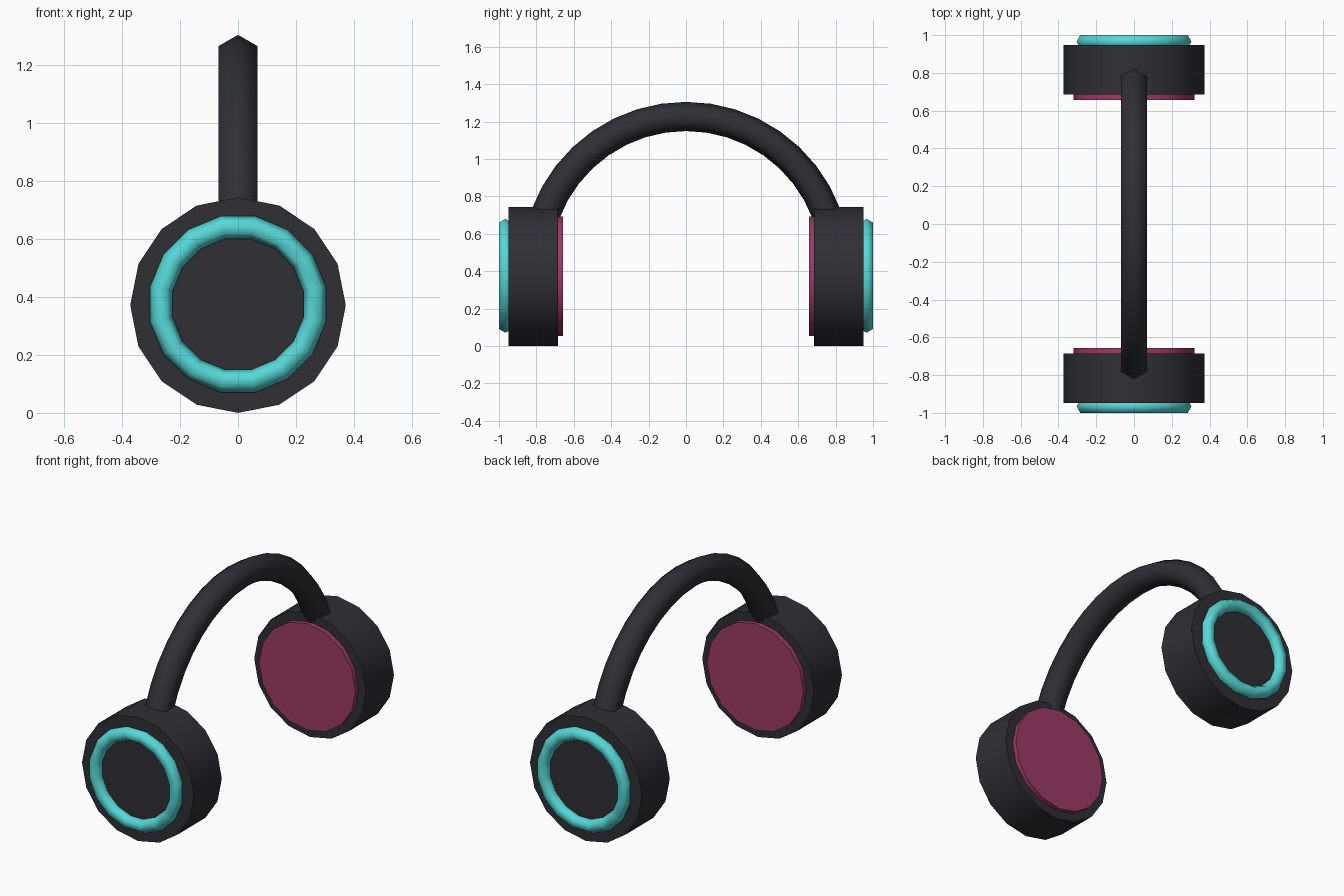
import bpy, bmesh, math

if "Cube" in bpy.data.objects:
    bpy.data.objects.remove(bpy.data.objects["Cube"])

CZ = 0.372   # height of the ear cup centres


def material(name, rgb):
    m = bpy.data.materials.new(name)
    m.diffuse_color = (*rgb, 1)
    m.use_nodes = True
    m.node_tree.nodes["Principled BSDF"].inputs["Base Color"].default_value = m.diffuse_color
    return m


dark = material("charcoal", (0.028, 0.028, 0.036))
teal = material("teal", (0.095, 0.68, 0.68))
pink = material("raspberry", (0.34, 0.043, 0.135))


def disc(name, radius, y0, y1, mat):
    """16-sided cylinder along y, corner at the top."""
    bpy.ops.mesh.primitive_cylinder_add(
        vertices=16, radius=radius, depth=abs(y1 - y0),
        location=(0, (y0 + y1) / 2, CZ), rotation=(math.pi / 2, 0, 0))
    ob = bpy.context.object
    ob.name = name
    ob.data.materials.append(mat)
    bpy.ops.object.shade_smooth_by_angle(angle=math.radians(30))
    return ob


for side, s in (("near", -1), ("far", 1)):
    # ear cup housing
    disc(side + "_ear_cup", 0.372, s * 0.685, s * 0.948, dark)
    # ear pad on the inner face
    disc(side + "_ear_pad", 0.32, s * 0.657, s * 0.70, pink)
    # light ring on the outer face, flat side up
    bpy.ops.mesh.primitive_torus_add(
        major_segments=16, minor_segments=6, major_radius=0.27,
        minor_radius=0.04, location=(0, s * 0.9654, CZ + 0.003),
        rotation=(math.pi / 2, math.pi / 16, 0))
    ring = bpy.context.object
    ring.name = side + "_light_ring"
    ring.data.materials.append(teal)
    bpy.ops.object.shade_smooth()

# headband: hexagonal tube swept along an arc
ARC_Z, ARC_R, TUBE, STEPS = 0.425, 0.802, 0.078, 16
START = math.radians(20.5)
bm = bmesh.new()
rings = []
for i in range(STEPS + 1):
    a = START + (math.pi - 2 * START) * i / STEPS
    ring = []
    for k in range(6):
        t = k * math.pi / 3
        r = ARC_R + TUBE * math.cos(t)
        ring.append(bm.verts.new((TUBE * math.sin(t), r * math.cos(a),
                                  ARC_Z + r * math.sin(a))))
    rings.append(ring)
for p, q in zip(rings, rings[1:]):
    for k in range(6):
        n = (k + 1) % 6
        bm.faces.new((p[k], p[n], q[n], q[k])).smooth = True
caps = [bm.faces.new(rings[0]), bm.faces.new(rings[-1])]
bmesh.ops.recalc_face_normals(bm, faces=bm.faces[:])
for f in caps:                      # keep the end caps crisp
    for e in f.edges:
        e.smooth = False
me = bpy.data.meshes.new("headband")
bm.to_mesh(me)
bm.free()
me.materials.append(dark)
band = bpy.data.objects.new("headband", me)
bpy.context.collection.objects.link(band)
